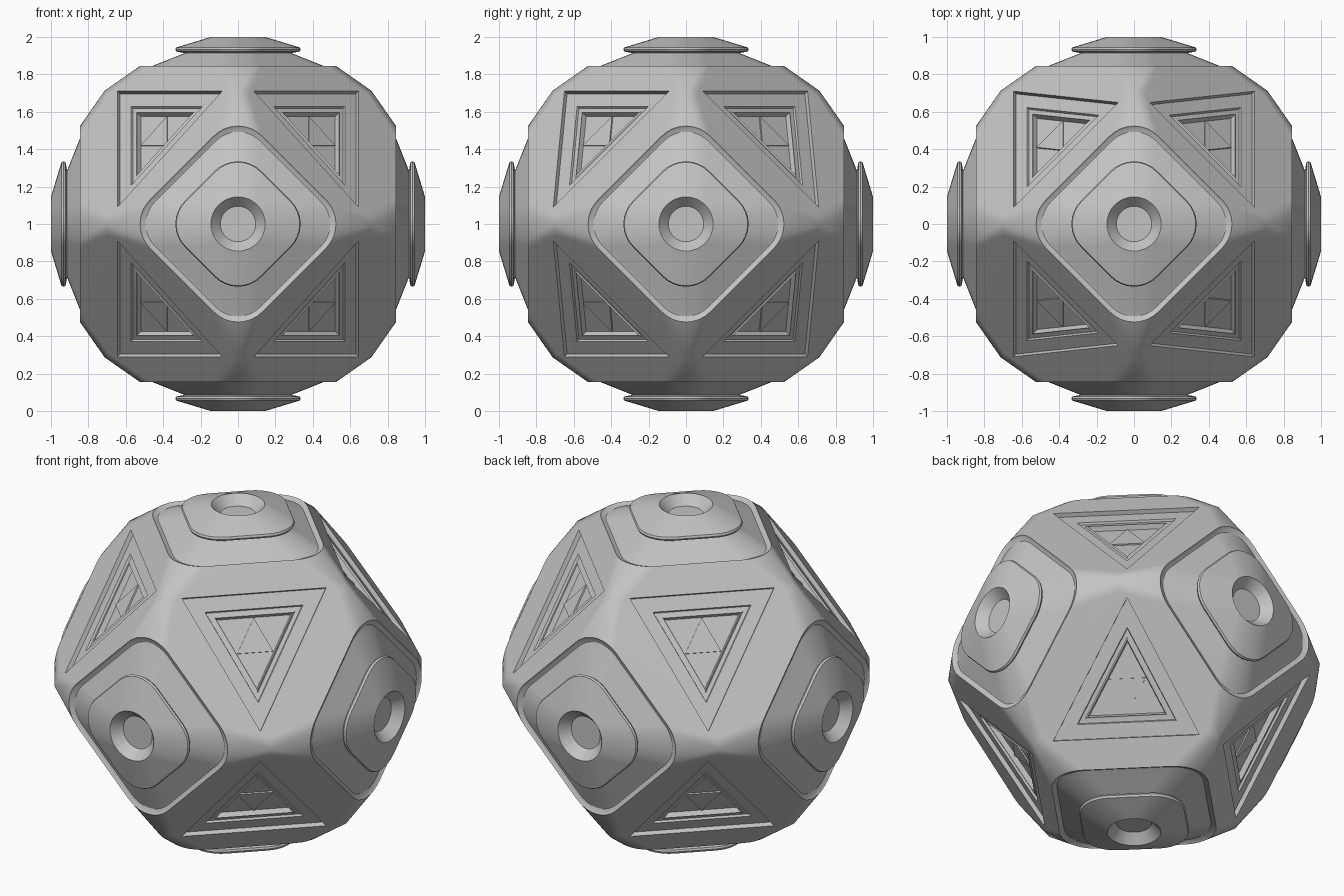
import bpy
import bmesh
from math import pi, cos, sin, radians
from itertools import product
from mathutils import Matrix, Vector

cube = bpy.data.objects.get("Cube")
if cube:
    bpy.data.objects.remove(cube, do_unlink=True)

FACE_Z = 0.845                      # height of the six diamond faces
UP = Matrix.Translation((0, 0, 1))  # lifts the model onto the ground
SIDES = [Matrix.Rotation(i * pi / 2, 4, 'X') for i in range(4)]
SIDES += [Matrix.Rotation(s * pi / 2, 4, 'Y') for s in (-1, 1)]
OCTANTS = [Vector(s) for s in product((-1, 1), repeat=3)]
AXIS = Vector((1, 1, 1)).normalized()
# Corners of the triangular recess in the positive x, negative y, positive z octant
TRIANGLE = [Vector((0.645, 0.09, 0.71)), Vector((0.085, 0.65, 0.71)),
            Vector((0.645, 0.71, 0.09))]
CENTRE = sum(TRIANGLE, Vector()) / 3

grey = bpy.data.materials.new("light grey")
grey.use_nodes = True
grey.diffuse_color = (0.55, 0.55, 0.55, 1)
bsdf = grey.node_tree.nodes["Principled BSDF"]
bsdf.inputs["Base Color"].default_value = grey.diffuse_color
bsdf.inputs["Roughness"].default_value = 0.6


def rounded_diamond(middle, radius, z, steps=8):
    """Four corner arcs; middle = 0 gives a circle."""
    ring = []
    for q in range(4):
        turn = q * pi / 2
        for i in range(steps + 1):
            a = turn + (i / steps - 0.5) * pi / 2
            ring.append(Vector((middle * cos(turn) + radius * cos(a),
                                middle * sin(turn) + radius * sin(a), z)))
    return ring


def triangle_ring(scale, depth):
    return [CENTRE + (p - CENTRE) * scale - AXIS * depth for p in TRIANGLE]


def mirrored(ring, signs):
    return [Vector(a * b for a, b in zip(p, signs)) for p in ring]


def loft(bm, rings, cap_start=True, cap_end=True):
    loops = [[bm.verts.new(p) for p in ring] for ring in rings]
    for low, high in zip(loops, loops[1:]):
        for i in range(len(low)):
            j = (i + 1) % len(low)
            bm.faces.new((low[i], low[j], high[j], high[i]))
    if cap_start:
        bm.faces.new(loops[0][::-1])
    if cap_end:
        bm.faces.new(loops[-1])


def finish(bm, name):
    mesh = bpy.data.meshes.new(name)
    bm.to_mesh(mesh)
    bm.free()
    mesh.materials.append(grey)
    obj = bpy.data.objects.new(name, mesh)
    bpy.context.collection.objects.link(obj)
    return obj


def smooth(obj, angle):
    bpy.ops.object.select_all(action='DESELECT')
    obj.select_set(True)
    bpy.context.view_layer.objects.active = obj
    bpy.ops.object.shade_smooth_by_angle(angle=radians(angle))
    mod = obj.modifiers.new("even shading", 'WEIGHTED_NORMAL')
    mod.keep_sharp = True


# Body: hull of six rounded diamonds and the softened ridges between them
bm = bmesh.new()
for side in SIDES:
    for p in rounded_diamond(0.341, 0.183, FACE_Z):
        bm.verts.new(side @ p)
for a, b in product((-1, 1), repeat=2):
    for width, reach in ((-0.06, 0.6925), (0, 0.713), (0.06, 0.6925)):
        p = (width, a * reach, b * reach)
        for k in range(3):
            bm.verts.new(p[k:] + p[:k])
bmesh.ops.convex_hull(bm, input=bm.verts)
bmesh.ops.dissolve_limit(bm, angle_limit=radians(0.5), verts=bm.verts, edges=bm.edges)
bmesh.ops.recalc_face_normals(bm, faces=bm.faces)
body = finish(bm, "body")

# Stepped triangular recesses, cut into the eight slanted faces
STEPS = ((1, -0.08), (1, 0.025), (0.68, 0.025), (0.665, 0.038),
         (0.57, 0.038), (0.54, 0.032), (0.515, 0.062))
bm = bmesh.new()
for signs in OCTANTS:
    loft(bm, [mirrored(triangle_ring(*s), signs) for s in STEPS])
bmesh.ops.recalc_face_normals(bm, faces=bm.faces)
cutter = finish(bm, "recess_cutter")
cutter.hide_render = True
cut = body.modifiers.new("recesses", 'BOOLEAN')
cut.operation = 'DIFFERENCE'
cut.solver = 'EXACT'
cut.object = cutter
graph = bpy.context.evaluated_depsgraph_get()
body.data = bpy.data.meshes.new_from_object(body.evaluated_get(graph))
body.modifiers.clear()
bpy.data.objects.remove(cutter, do_unlink=True)

# Open the diamond faces so the caps can sit in them
bm = bmesh.new()
bm.from_mesh(body.data)
flat = [f for f in bm.faces if max(map(abs, f.normal)) > 0.999
        and max(map(abs, f.calc_center_median())) > FACE_Z - 0.01]
bmesh.ops.delete(bm, geom=flat, context='FACES')
bm.transform(UP)
bm.to_mesh(body.data)
bm.free()
body.data.name = "body"
smooth(body, 40)

# Small raised triangle on the floor of every recess
bm = bmesh.new()
for signs in OCTANTS:
    loft(bm, [mirrored(triangle_ring(-0.25, d), signs) for d in (0.066, 0.054)])
bmesh.ops.recalc_face_normals(bm, faces=bm.faces)
bm.transform(UP)
finish(bm, "recess_plates")

# Caps: sunken lip, sloped collar, overhanging plate and round socket
PROFILE = ((0.341, 0.183, FACE_Z), (0.335, 0.180, 0.838), (0.325, 0.168, 0.832),
           (0.31, 0.165, 0.838), (0.15, 0.135, 0.914), (0.16, 0.17, 0.922),
           (0.16, 0.175, 0.932), (0.16, 0.17, 0.944), (0, 0.145, 1.0),
           (0, 0.095, 0.945))
names = ("top", "front", "bottom", "back", "right", "left")
for name, side in zip(names, SIDES):
    bm = bmesh.new()
    loft(bm, [rounded_diamond(*p) for p in PROFILE], cap_start=False)
    bm.transform(UP @ side)
    smooth(finish(bm, name + "_cap"), 32)
